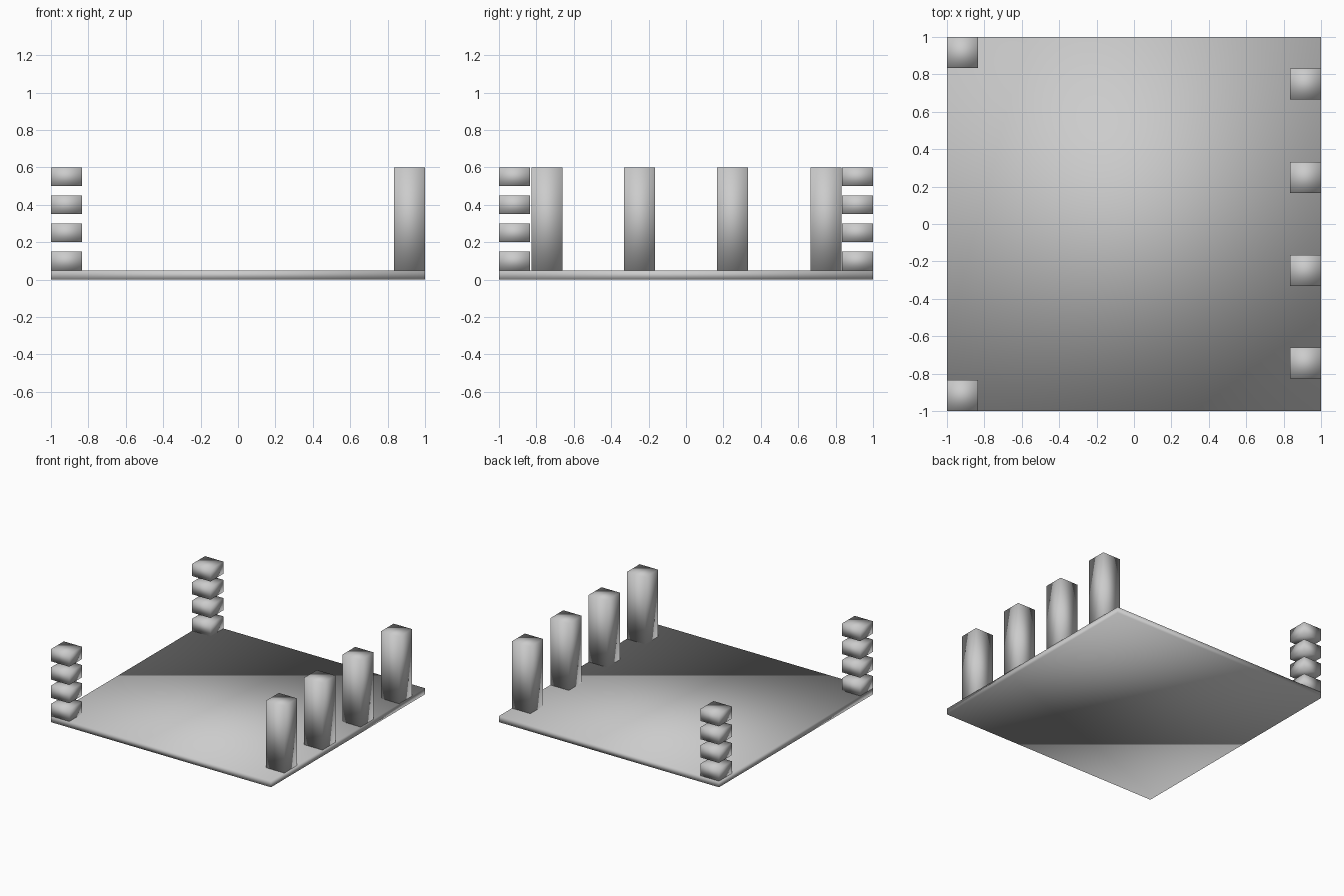
import bpy

if "Cube" in bpy.data.objects:
    bpy.data.objects.remove(bpy.data.objects["Cube"])


def box(name, x, y, z):
    """Smooth-shaded box from (min, max) ranges."""
    bpy.ops.mesh.primitive_cube_add(size=1, location=[(a + b) / 2 for a, b in (x, y, z)])
    ob = bpy.context.object
    ob.name = name
    ob.scale = [b - a for a, b in (x, y, z)]
    bpy.ops.object.transform_apply(location=False, rotation=False, scale=True)
    bpy.ops.object.shade_smooth()
    return ob


W = 0.167     # side of every pillar and block
BASE = 0.05   # plate thickness

# Base plate
box("base_plate", (-1, 1), (-1, 1), (0, BASE))

# Row of tall pillars along the right edge
for i, y in enumerate((-0.743, -0.248, 0.248, 0.748)):
    box(f"pillar_{i + 1}", (1 - W, 1), (y - W / 2, y + W / 2), (BASE, 0.6))

# Stacks of separated blocks in the two left corners
for side, y in (("front", (-1, -1 + W)), ("back", (1 - W, 1))):
    for i in range(4):
        z = BASE + 0.15 * i
        box(f"{side}_block_{i + 1}", (-1, -1 + W), y, (z, z + 0.1))
